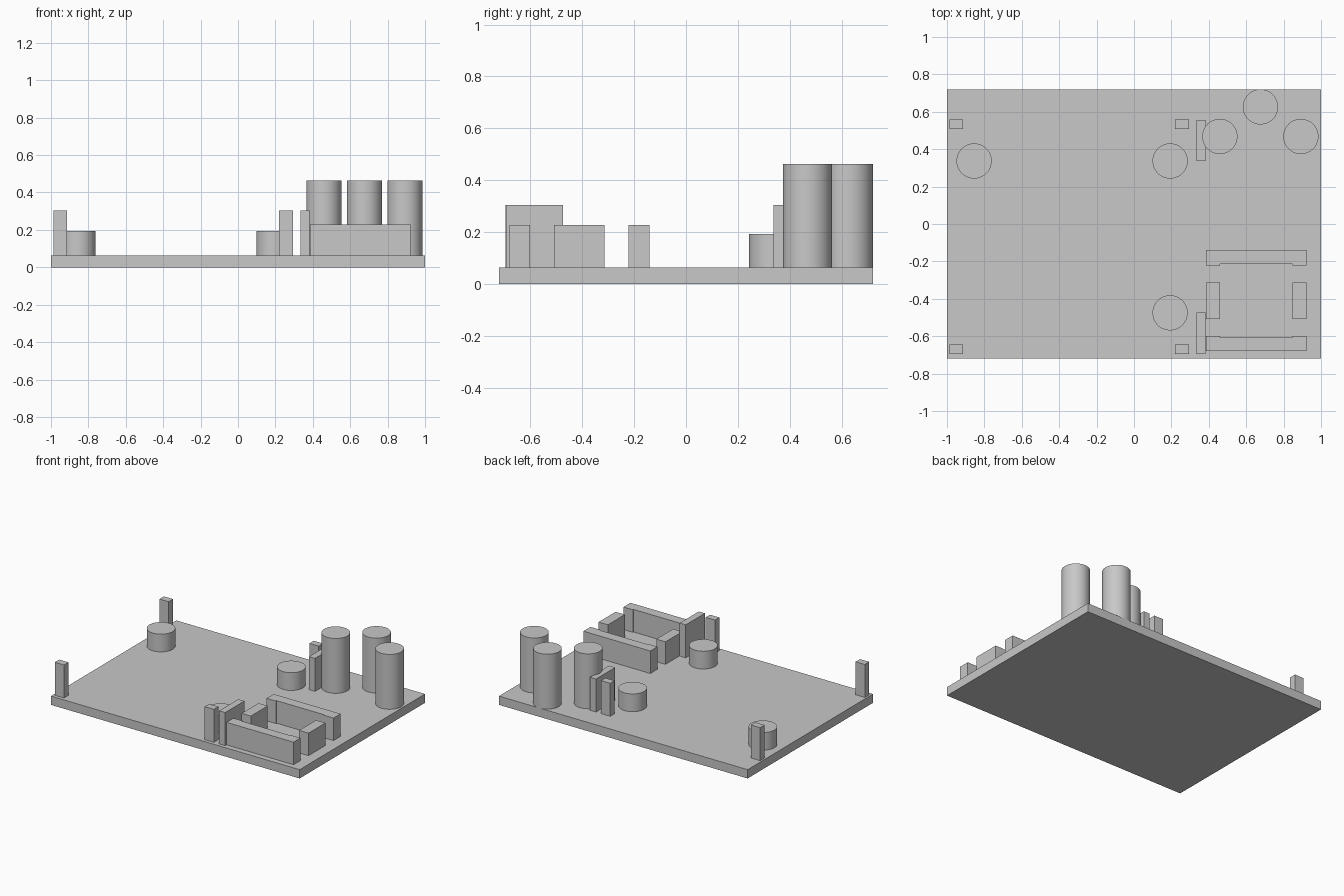
import bpy
import math

cube = bpy.data.objects.get("Cube")
if cube:
    bpy.data.objects.remove(cube, do_unlink=True)

grey = bpy.data.materials.new("light_grey")
grey.use_nodes = True
colour = (0.58, 0.58, 0.58, 1)
grey.diffuse_color = colour
grey.node_tree.nodes["Principled BSDF"].inputs["Base Color"].default_value = colour

BASE = 0.064   # top of the base plate


def box(name, x0, x1, y0, y1, z0, z1):
    bpy.ops.mesh.primitive_cube_add(
        size=1, location=((x0 + x1) / 2, (y0 + y1) / 2, (z0 + z1) / 2))
    ob = bpy.context.object
    ob.name = name
    ob.scale = (x1 - x0, y1 - y0, z1 - z0)
    bpy.ops.object.transform_apply(location=False, rotation=False, scale=True)
    ob.data.materials.append(grey)


def drum(name, x, y, top):
    bpy.ops.mesh.primitive_cylinder_add(
        vertices=64, radius=0.094, depth=top - BASE,
        location=(x, y, (BASE + top) / 2))
    ob = bpy.context.object
    ob.name = name
    ob.data.materials.append(grey)
    bpy.ops.object.shade_smooth_by_angle(angle=math.radians(30))


def slotted_bar(name, y_outer, y_inner, step):
    """Long bar whose inner face is slightly set back between its ends."""
    x = (0.385, 0.459, 0.848, 0.923)
    pts = [(x[0], y_outer), (x[3], y_outer), (x[3], y_inner), (x[2], y_inner),
           (x[2], y_inner + step), (x[1], y_inner + step),
           (x[1], y_inner), (x[0], y_inner)]
    if y_outer > y_inner:
        pts.reverse()
    n = len(pts)
    verts = [(a, b, z) for z in (BASE, 0.228) for a, b in pts]
    faces = [tuple(reversed(range(n))), tuple(range(n, 2 * n))]
    faces += [(i, (i + 1) % n, n + (i + 1) % n, n + i) for i in range(n)]
    mesh = bpy.data.meshes.new(name)
    mesh.from_pydata(verts, [], faces)
    mesh.materials.append(grey)
    bpy.context.collection.objects.link(bpy.data.objects.new(name, mesh))


# Base plate
box("base_plate", -1, 1, -0.72, 0.72, 0, BASE)

# Corner posts of the main area and the two wall stubs
for end, y in (("back", 0.533), ("front", -0.67)):
    for side, x in (("right", -0.95), ("left", 0.256)):
        box(f"{end}_{side}_post", x - 0.037, x + 0.037,
            y - 0.025, y + 0.025, BASE, 0.304)
for end, y in (("back", 0.447), ("front", -0.584)):
    box(f"{end}_wall_stub", 0.334, 0.383, y - 0.11, y + 0.11, BASE, 0.304)

# Low drums and tall tanks
for i, (x, y) in enumerate([(-0.855, 0.337), (0.193, 0.337), (0.193, -0.475)]):
    drum(f"low_drum_{i + 1}", x, y, 0.193)
for i, (x, y) in enumerate([(0.459, 0.468), (0.676, 0.626), (0.892, 0.468)]):
    drum(f"tall_tank_{i + 1}", x, y, 0.463)

# Low enclosure with open corners
slotted_bar("enclosure_back_bar", -0.14, -0.221, 0.007)
slotted_bar("enclosure_front_bar", -0.68, -0.6, -0.007)
for side, x0, x1 in (("right", 0.385, 0.459), ("left", 0.848, 0.923)):
    box(f"enclosure_{side}_block", x0, x1, -0.508, -0.314, BASE, 0.228)
